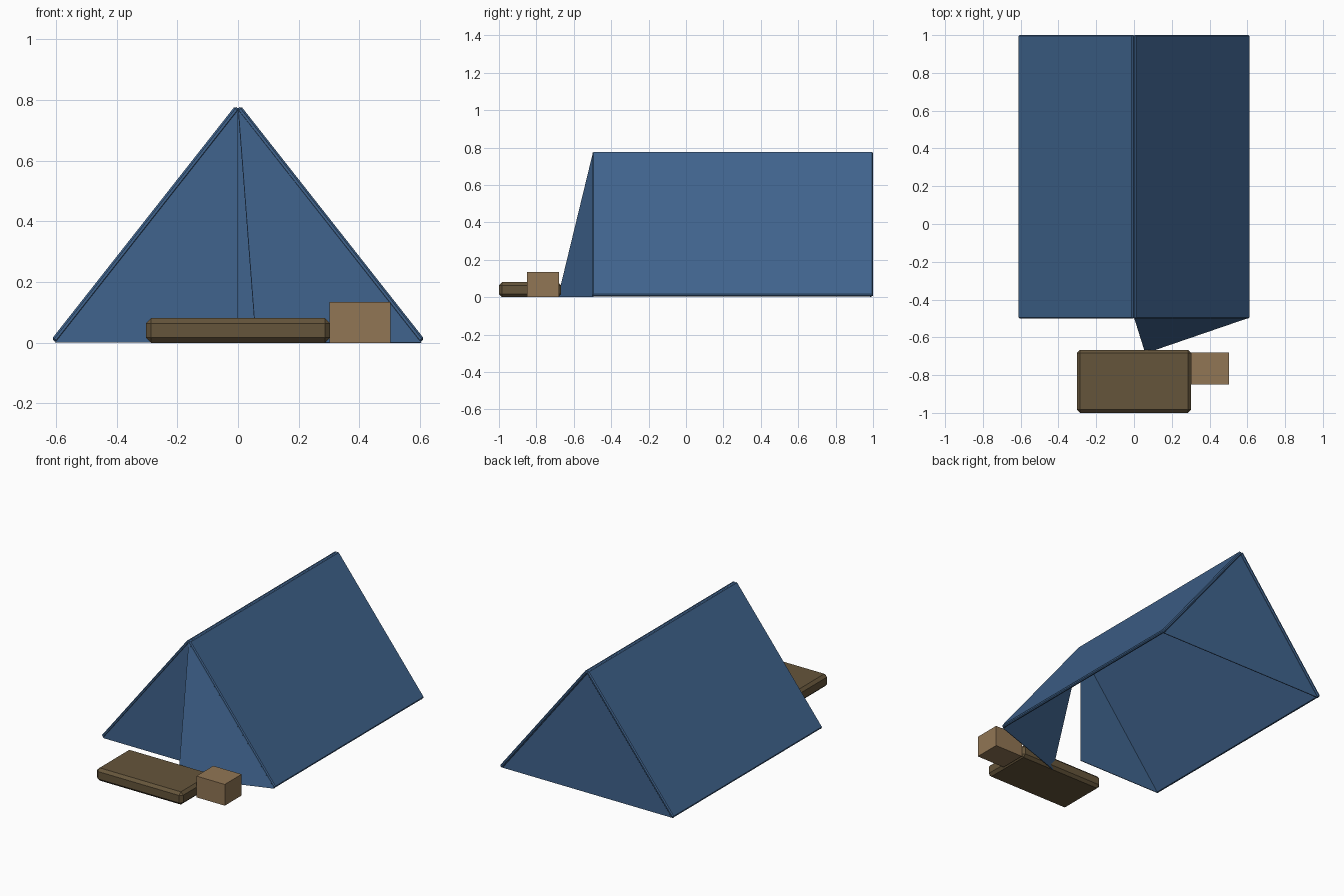
import bpy
import bmesh
import math
from mathutils import Vector, Matrix

if "Cube" in bpy.data.objects:
    bpy.data.objects.remove(bpy.data.objects["Cube"])


def material(name, rgb):
    m = bpy.data.materials.new(name)
    m.diffuse_color = (*rgb, 1)
    m.use_nodes = True
    m.node_tree.nodes["Principled BSDF"].inputs["Base Color"].default_value = m.diffuse_color
    return m


BLUE = material("canvas_blue", (0.051, 0.127, 0.27))
BROWN = material("mat_brown", (0.13, 0.09, 0.043))
TAN = material("box_tan", (0.283, 0.18, 0.089))

HALF, FRONT, BACK, TOP = 0.606, -0.5, 1.0, 0.774


def finish(name, bm, mat):
    bmesh.ops.recalc_face_normals(bm, faces=bm.faces)
    me = bpy.data.meshes.new(name)
    bm.to_mesh(me)
    bm.free()
    me.materials.append(mat)
    ob = bpy.data.objects.new(name, me)
    bpy.context.collection.objects.link(ob)
    return ob


def box(name, size, matrix, mat, bevel=0.0):
    """Box with optional single-step chamfer on every edge."""
    bm = bmesh.new()
    bmesh.ops.create_cube(bm, size=1, matrix=matrix @ Matrix.Diagonal((*size, 1)))
    if bevel:
        bmesh.ops.bevel(bm, geom=bm.edges[:], offset=bevel, segments=1,
                        profile=0.5, affect='EDGES')
    return finish(name, bm, mat)


def sheet(name, points, thickness):
    """Thin triangular cloth panel."""
    bm = bmesh.new()
    face = bm.faces.new([bm.verts.new(p) for p in points])
    face.normal_update()
    offset = face.normal * thickness
    out = bmesh.ops.extrude_face_region(bm, geom=[face], use_keep_orig=True)
    bmesh.ops.translate(bm, vec=offset,
                        verts=[v for v in out["geom"] if isinstance(v, bmesh.types.BMVert)])
    return finish(name, bm, BLUE)


# Sloping roof panels, leaning together at the ridge
for side, label in ((1, "right"), (-1, "left")):
    foot, peak = Vector((side * HALF, 0, 0.0065)), Vector((side * 0.002, 0, TOP))
    slope = peak - foot
    turn = Matrix.Rotation(-math.atan2(slope.z, slope.x), 4, 'Y')
    middle = (foot + peak) / 2 + Vector((0, (FRONT + BACK) / 2, 0))
    box("roof_" + label, (slope.length, BACK - FRONT, 0.02),
        Matrix.Translation(middle) @ turn, BLUE, 0.006)

# Closed back wall
sheet("back_wall", [(-0.603, 0.99, 0.001), (0.603, 0.99, 0.001), (0, 0.99, 0.772)], 0.005)

# Closed left half of the entrance
sheet("door_left", [(-0.603, -0.494, 0.001), (0, -0.494, 0.001), (0, -0.494, 0.772)], 0.004)

# Right half of the entrance, swung outward
sheet("door_flap", [(0.605, -0.498, 0.001), (0.06, -0.685, 0.001), (0.001, -0.498, 0.772)], 0.004)

# Sleeping mat and small crate outside the entrance
box("sleeping_mat", (0.606, 0.333, 0.081),
    Matrix.Translation((0, -0.8335, 0.0405)), BROWN, 0.017)
box("crate", (0.2, 0.17, 0.135),
    Matrix.Translation((0.402, -0.765, 0.0675)), TAN)
